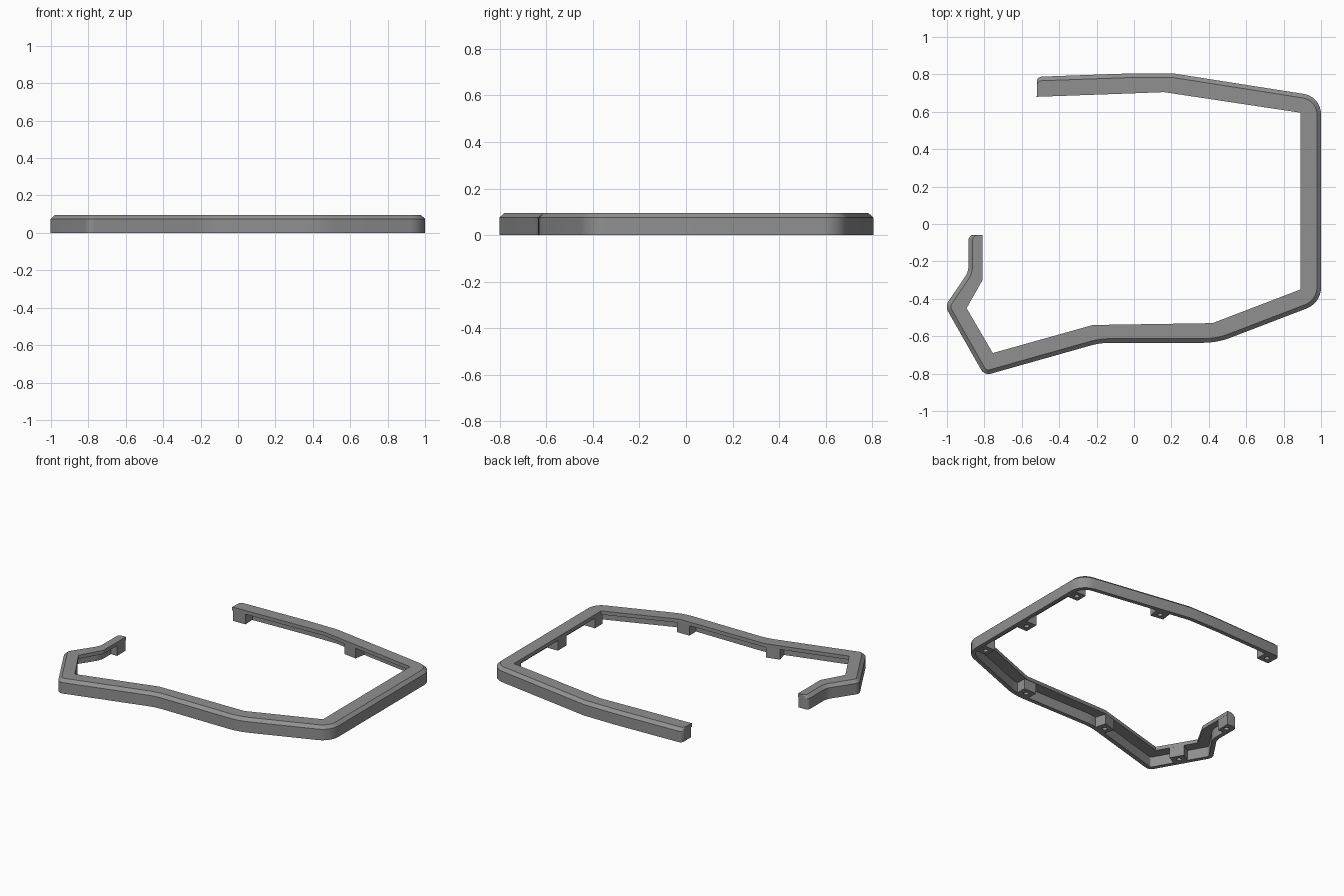
import bpy, bmesh, math
from mathutils import Vector, Matrix

if "Cube" in bpy.data.objects:
    bpy.data.objects.remove(bpy.data.objects["Cube"])

grey = bpy.data.materials.new("mid_grey")
grey.diffuse_color = (0.28, 0.28, 0.28, 1)
grey.use_nodes = True
grey.node_tree.nodes["Principled BSDF"].inputs["Base Color"].default_value = grey.diffuse_color

# Trim corners: outer corner, fillet radius, matching inner corner
CORNERS = [
    ((-0.52, 0.787), 0, (-0.52, 0.68)),
    ((-0.02, 0.805), 0, (-0.02, 0.698)),
    ((0.21, 0.805), 0, (0.16, 0.705)),
    ((1.0, 0.681), 0.11, (0.89, 0.595)),
    ((1.0, -0.422), 0.12, (0.89, -0.35)),
    ((0.445, -0.635), 0.4, (0.42, -0.53)),
    ((-0.18, -0.635), 0.4, (-0.22, -0.54)),
    ((-0.80, -0.81), 0.045, (-0.755, -0.69)),
    ((-1.01, -0.44), 0.05, (-0.895, -0.45)),
    ((-0.885, -0.255), 0.1, (-0.81, -0.30)),
    ((-0.885, -0.06), 0, (-0.81, -0.06)),
]
HEIGHT, SHOULDER, FLANGE_Z = 0.095, 0.075, 0.07
CHAMFER, WALL, END_R = 0.022, 0.028, 0.025


def left(t):
    return Vector((-t.y, t.x))


def make_object(name, bm):
    bmesh.ops.remove_doubles(bm, verts=bm.verts, dist=1e-5)
    bmesh.ops.recalc_face_normals(bm, faces=bm.faces)
    me = bpy.data.meshes.new(name)
    bm.to_mesh(me)
    bm.free()
    me.materials.append(grey)
    ob = bpy.data.objects.new(name, me)
    bpy.context.collection.objects.link(ob)
    bpy.ops.object.select_all(action='DESELECT')
    ob.select_set(True)
    bpy.context.view_layer.objects.active = ob
    bpy.ops.object.shade_smooth_by_angle(angle=math.radians(25))
    return ob


def rounded_end(p, q, t, n):
    """Rings that pull the outer edge in around a small end radius."""
    rings = []
    for i in range(6):
        a = math.pi / 2 * i / 5
        s, inset = END_R * (1 - math.cos(a)), END_R * (1 - math.sin(a))
        rings.append((p + t * s - n * inset, n, q + t * s))
    return rings


def trim_rings():
    pts = [(Vector(p), r, Vector(q)) for p, r, q in CORNERS]
    rings = []
    for i, (p, r, q) in enumerate(pts):
        t0 = (p - pts[i - 1][0]).normalized() if i else None
        t1 = (pts[i + 1][0] - p).normalized() if i < len(pts) - 1 else None
        if t0 is None:
            rings += rounded_end(p, q, t1, left(t1))
        elif t1 is None:
            rings += rounded_end(p, q, -t0, left(t0))[::-1]
        elif r == 0:
            n = (left(t0) + left(t1)).normalized()
            rings.append((p, n, q))
        else:
            turn = t0.x * t1.y - t0.y * t1.x
            sign = 1 if turn < 0 else -1
            ang = math.atan2(turn, t0.dot(t1))
            centre = p - t0 * r * math.tan(abs(ang) / 2) - left(t0) * r * sign
            steps = max(5, int(abs(ang) / math.radians(9)))
            for k in range(steps + 1):
                n = Matrix.Rotation(ang * k / steps, 2) @ left(t0)
                rings.append((centre + n * r * sign, n, q))
    return rings


# Frame trim: outer wall with chamfered shoulder and inward top flange
bm = bmesh.new()
loops = []
for p, n, q in trim_rings():
    section = [(p, 0), (p, SHOULDER), (p - n * CHAMFER, HEIGHT), (q, HEIGHT),
               (q, FLANGE_Z), (p - n * WALL, FLANGE_Z), (p - n * WALL, 0)]
    loops.append([bm.verts.new((v.x, v.y, z)) for v, z in section])
for a, b in zip(loops, loops[1:]):
    for j in range(7):
        k = (j + 1) % 7
        bm.faces.new((a[j], a[k], b[k], b[j]))
bm.faces.new(loops[0])
bm.faces.new(loops[-1])
make_object("frame_trim", bm)


def screw_boss(name, x, y, angle, hw=0.047, hd=0.04, hole=0.016, depth=0.055):
    """Block under the flange with a blind round hole in its underside."""
    bm = bmesh.new()
    mat = Matrix.Translation((x, y, 0)) @ Matrix.Rotation(math.radians(angle), 4, 'Z')
    top, rim, low, deep = [], [], [], []
    for i in range(16):
        a = math.tau * i / 16
        c, s = math.cos(a), math.sin(a)
        m = max(abs(c), abs(s))
        ox, oy = hw * c / m, hd * s / m
        for ring, co in ((top, (ox, oy, FLANGE_Z + 0.002)), (rim, (ox, oy, 0)),
                         (low, (hole * c, hole * s, 0)),
                         (deep, (hole * c, hole * s, depth))):
            ring.append(bm.verts.new(mat @ Vector(co)))
    for a, b in ((top, rim), (rim, low), (low, deep)):
        for i in range(16):
            j = (i + 1) % 16
            bm.faces.new((a[i], a[j], b[j], b[i]))
    bm.faces.new(top)
    bm.faces.new(deep)
    make_object(name, bm)


# Screw bosses around the frame
screw_boss("back_end_boss", -0.471, 0.723, 2)
screw_boss("back_boss", 0.386, 0.7125, -8.6)
screw_boss("back_corner_boss", 0.931, 0.555, 90, hw=0.04)
screw_boss("right_boss", 0.931, 0.07, 90)
screw_boss("front_corner_boss", 0.931, -0.325, 90, hw=0.04)
screw_boss("front_right_boss", 0.395, -0.573, 1)
screw_boss("front_left_boss", -0.26, -0.594, 15.7)
screw_boss("left_boss", -0.86, -0.59, 120)
screw_boss("arm_end_boss", -0.8395, -0.107, 90, hd=0.029)
